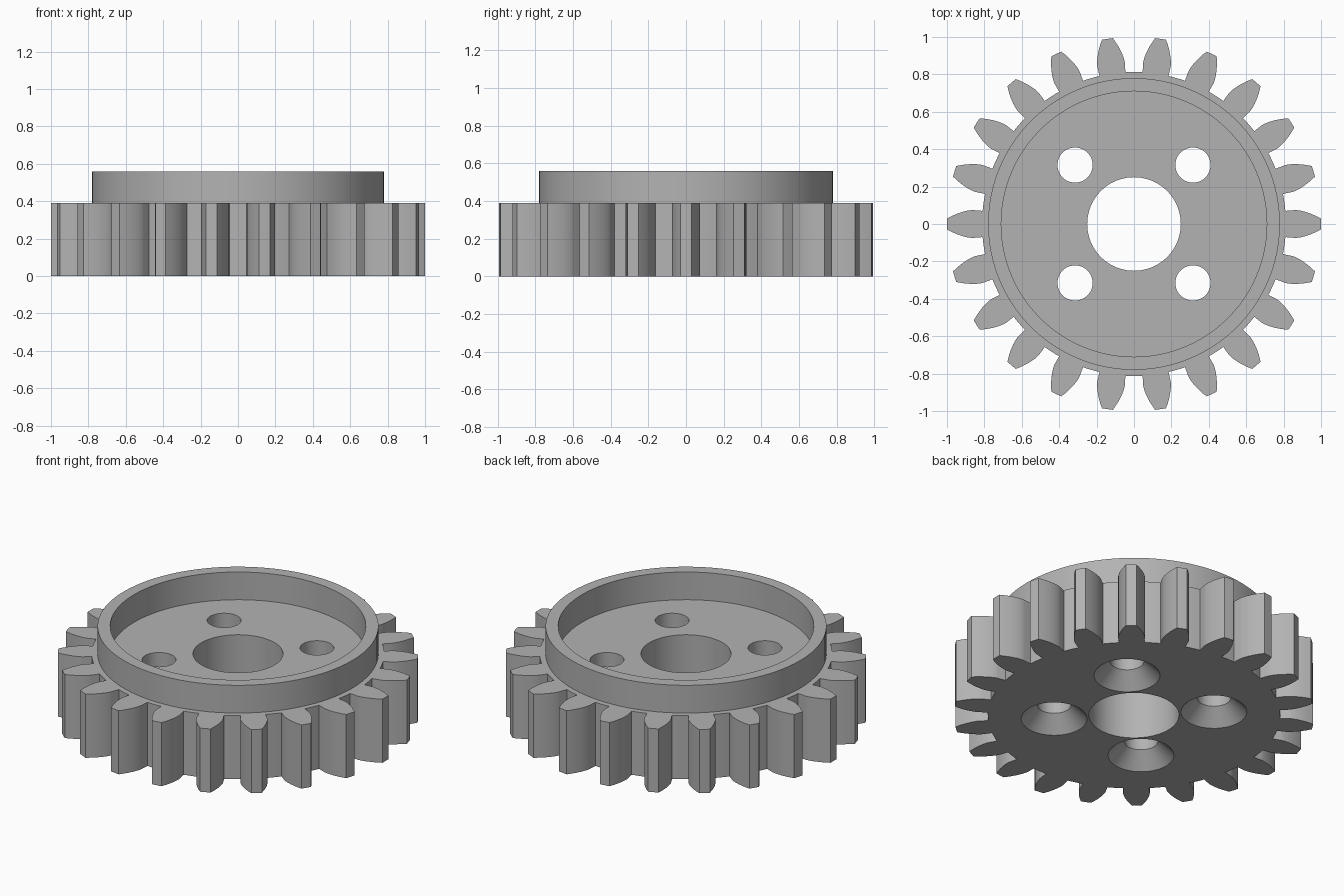
import bpy, bmesh
from math import sin, cos, tan, acos, radians, pi, tau, sqrt

if "Cube" in bpy.data.objects:
    bpy.data.objects.remove(bpy.data.objects["Cube"], do_unlink=True)

# Gear proportions
TEETH, TIP, MODULE = 22, 1.0, 1 / 12
PITCH = TEETH * MODULE / 2
ROOT = PITCH - 1.25 * MODULE
PRESSURE = radians(20)
BASE = PITCH * cos(PRESSURE)
BODY_H, RIM_H = 0.39, 0.56
RIM_OUT, RIM_IN = 0.78, 0.71
BORE, HOLE, SINK, SINK_H, HOLE_POS = 0.25, 0.094, 0.183, 0.09, 0.315

steel = bpy.data.materials.new("plain grey")
steel.use_nodes = True
GREY = (0.45, 0.45, 0.45, 1)
steel.diffuse_color = GREY
steel.node_tree.nodes["Principled BSDF"].inputs["Base Color"].default_value = GREY


def circle(r, cx=0, cy=0, n=96):
    return [(cx + r * cos(tau * i / n), cy + r * sin(tau * i / n)) for i in range(n)]


def half_angle(r):
    """Half the angular width of an involute tooth at radius r."""
    inv = lambda a: tan(a) - a
    return pi / (2 * TEETH) + inv(PRESSURE) - inv(acos(min(1, BASE / r)))


def gear_outline():
    steps = 8
    radii = [BASE + (TIP - BASE) * (i / steps) ** 1.5 for i in range(steps + 1)]
    flank = [(r, half_angle(r)) for r in radii]
    root = half_angle(BASE)
    gap = tau / TEETH - 2 * root
    tooth = [(ROOT, -root)] + [(r, -a) for r, a in flank] + [(TIP, 0)]
    tooth += [(r, a) for r, a in reversed(flank)]
    tooth += [(ROOT, root + gap * i / 4) for i in range(4)]
    return [(r * cos(a + tau * t / TEETH), r * sin(a + tau * t / TEETH))
            for t in range(TEETH) for r, a in tooth]


def ring(bm, points, z):
    return [bm.verts.new((x, y, z)) for x, y in points]


def wall(bm, low, high):
    n = len(low)
    for i in range(n):
        j = (i + 1) % n
        bm.faces.new((low[i], low[j], high[j], high[i]))


def cap(bm, rings, up):
    edges = [bm.edges.get((r[i - 1], r[i])) for r in rings for i in range(len(r))]
    bmesh.ops.triangle_fill(bm, use_beauty=True, edges=edges, normal=(0, 0, up))


def finish(bm, name):
    bmesh.ops.recalc_face_normals(bm, faces=bm.faces[:])
    mesh = bpy.data.meshes.new(name)
    bm.to_mesh(mesh)
    bm.free()
    mesh.materials.append(steel)
    obj = bpy.data.objects.new(name, mesh)
    bpy.context.collection.objects.link(obj)
    bpy.ops.object.select_all(action="DESELECT")
    obj.select_set(True)
    bpy.context.view_layer.objects.active = obj
    bpy.ops.object.shade_smooth_by_angle(angle=radians(30))


# Toothed body with a centre bore and four countersunk holes
bm = bmesh.new()
bottoms, tops = [], []
for points in (gear_outline(), circle(BORE)):
    low, high = ring(bm, points, 0), ring(bm, points, BODY_H)
    wall(bm, low, high)
    bottoms.append(low)
    tops.append(high)
for sx in (-1, 1):
    for sy in (-1, 1):
        x, y = sx * HOLE_POS, sy * HOLE_POS
        low = ring(bm, circle(SINK, x, y, 48), 0)
        neck = ring(bm, circle(HOLE, x, y, 48), SINK_H)
        high = ring(bm, circle(HOLE, x, y, 48), BODY_H)
        wall(bm, low, neck)
        wall(bm, neck, high)
        bottoms.append(low)
        tops.append(high)
cap(bm, bottoms, -1)
cap(bm, tops, 1)
finish(bm, "gear_body")

# Raised rim standing on the body
bm = bmesh.new()
levels = [(RIM_OUT, BODY_H), (RIM_OUT, RIM_H), (RIM_IN, RIM_H), (RIM_IN, BODY_H)]
rings = [ring(bm, circle(r), z) for r, z in levels]
for k in range(4):
    wall(bm, rings[k], rings[(k + 1) % 4])
finish(bm, "raised_rim")
